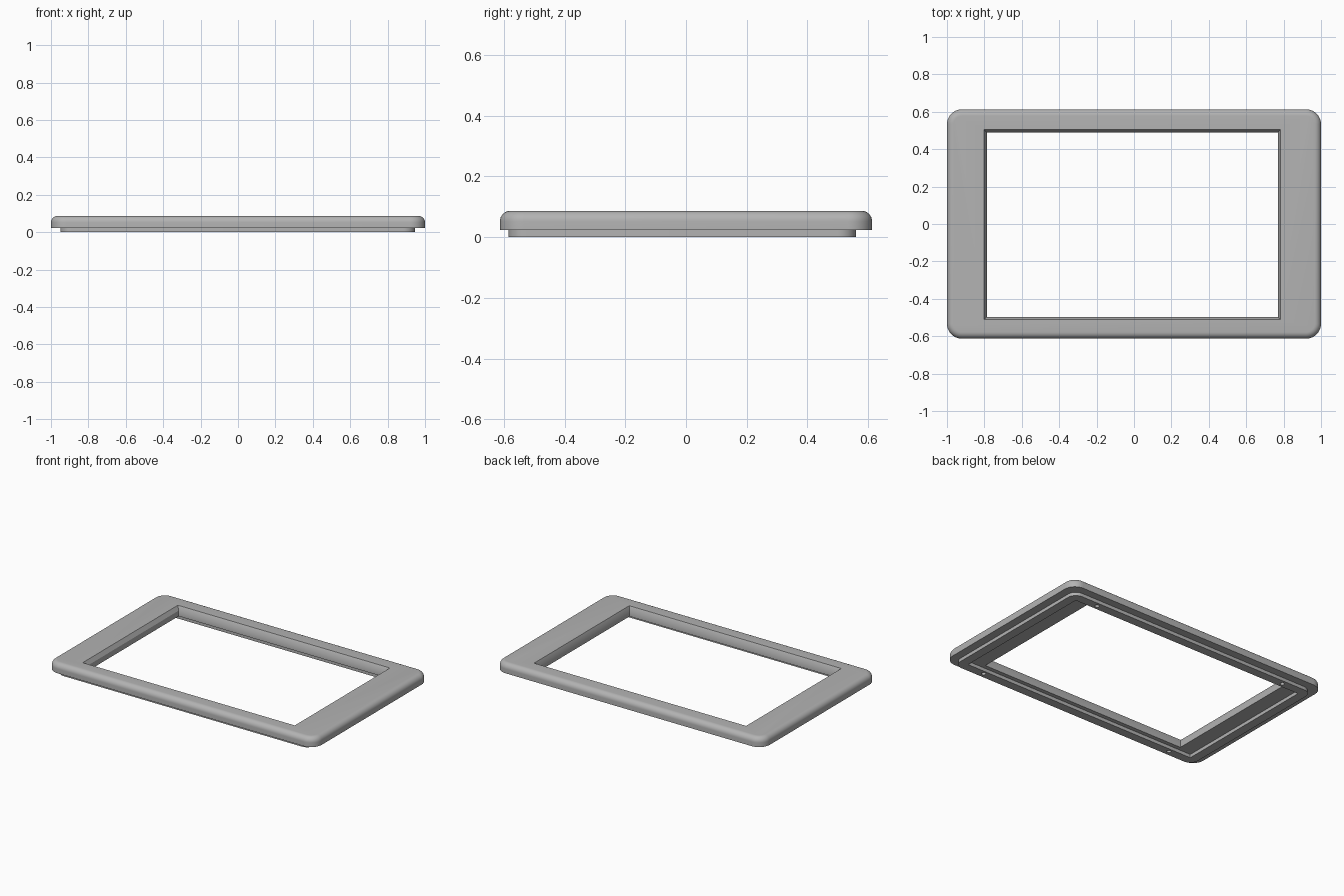
import bpy, bmesh
from math import sin, cos, pi, radians

cube = bpy.data.objects.get("Cube")
if cube:
    bpy.data.objects.remove(cube)

grey = bpy.data.materials.new("plain_grey")
grey.use_nodes = True
colour = (0.45, 0.45, 0.45, 1)
grey.diffuse_color = colour
grey.node_tree.nodes["Principled BSDF"].inputs["Base Color"].default_value = colour


def rounded_rect(x0, x1, y0, y1, r, steps=10):
    """Counter-clockwise outline with corner radius r (sharp when r is 0)."""
    if r == 0:
        return [(x1, y1), (x0, y1), (x0, y0), (x1, y0)]
    points = []
    corners = [(x1 - r, y1 - r), (x0 + r, y1 - r), (x0 + r, y0 + r), (x1 - r, y0 + r)]
    for quarter, (cx, cy) in enumerate(corners):
        for i in range(steps + 1):
            a = (quarter + i / steps) * pi / 2
            points.append((cx + r * cos(a), cy + r * sin(a)))
    return points


def loft(name, levels):
    """Closed solid through a stack of (z, outline) levels."""
    bm = bmesh.new()
    rings = [[bm.verts.new((x, y, z)) for x, y in outline] for z, outline in levels]
    for low, high in zip(rings, rings[1:]):
        n = len(low)
        for i in range(n):
            j = (i + 1) % n
            bm.faces.new((low[i], low[j], high[j], high[i]))
    bm.faces.new(rings[0][::-1])
    bm.faces.new(rings[-1])
    mesh = bpy.data.meshes.new(name)
    bm.to_mesh(mesh)
    bm.free()
    mesh.materials.append(grey)
    obj = bpy.data.objects.new(name, mesh)
    bpy.context.collection.objects.link(obj)
    return obj


# Bezel: raised lip underneath, wide plate, rounded upper edge
base_z, top_z, fillet = 0.023, 0.087, 0.035
lip = rounded_rect(-0.95, 0.945, -0.585, 0.56, 0.06)
levels = [(0, lip), (base_z, lip)]
levels.append((base_z, rounded_rect(-1, 1, -0.613, 0.613, 0.08)))
for i in range(9):
    a = i / 8 * pi / 2
    d = fillet * (1 - cos(a))
    outline = rounded_rect(-1 + d, 1 - d, -0.613 + d, 0.613 - d, 0.08 - d)
    levels.append((top_z - fillet + fillet * sin(a), outline))
bezel = loft("bezel", levels)

# Cutters: recess behind the lip, window with a chamfered upper rim, screw holes
recess = rounded_rect(-0.89, 0.885, -0.525, 0.5, 0)
inner = rounded_rect(-0.787, 0.77, -0.497, 0.49, 0)
outer = rounded_rect(-0.803, 0.782, -0.511, 0.505, 0)
cutters = [
    loft("recess_cutter", [(-0.1, recess), (base_z, recess)]),
    loft("window_cutter", [(-0.2, inner), (0.06, inner), (top_z, outer), (0.2, outer)]),
]
for x in (-0.74, 0.74):
    for y in (-0.55, 0.53):
        r = 0.014
        hole = rounded_rect(x - r, x + r, y - r, y + r, r * 0.99, 4)
        cutters.append(loft("hole_cutter", [(-0.1, hole), (0.045, hole)]))

bpy.context.view_layer.objects.active = bezel
bezel.select_set(True)
for cutter in cutters:
    cutter.hide_render = True
    mod = bezel.modifiers.new("cut", "BOOLEAN")
    mod.operation = "DIFFERENCE"
    mod.solver = "EXACT"
    mod.object = cutter
    bpy.ops.object.modifier_apply(modifier=mod.name)
    bpy.data.objects.remove(cutter)

bpy.ops.object.shade_smooth_by_angle(angle=radians(30))
